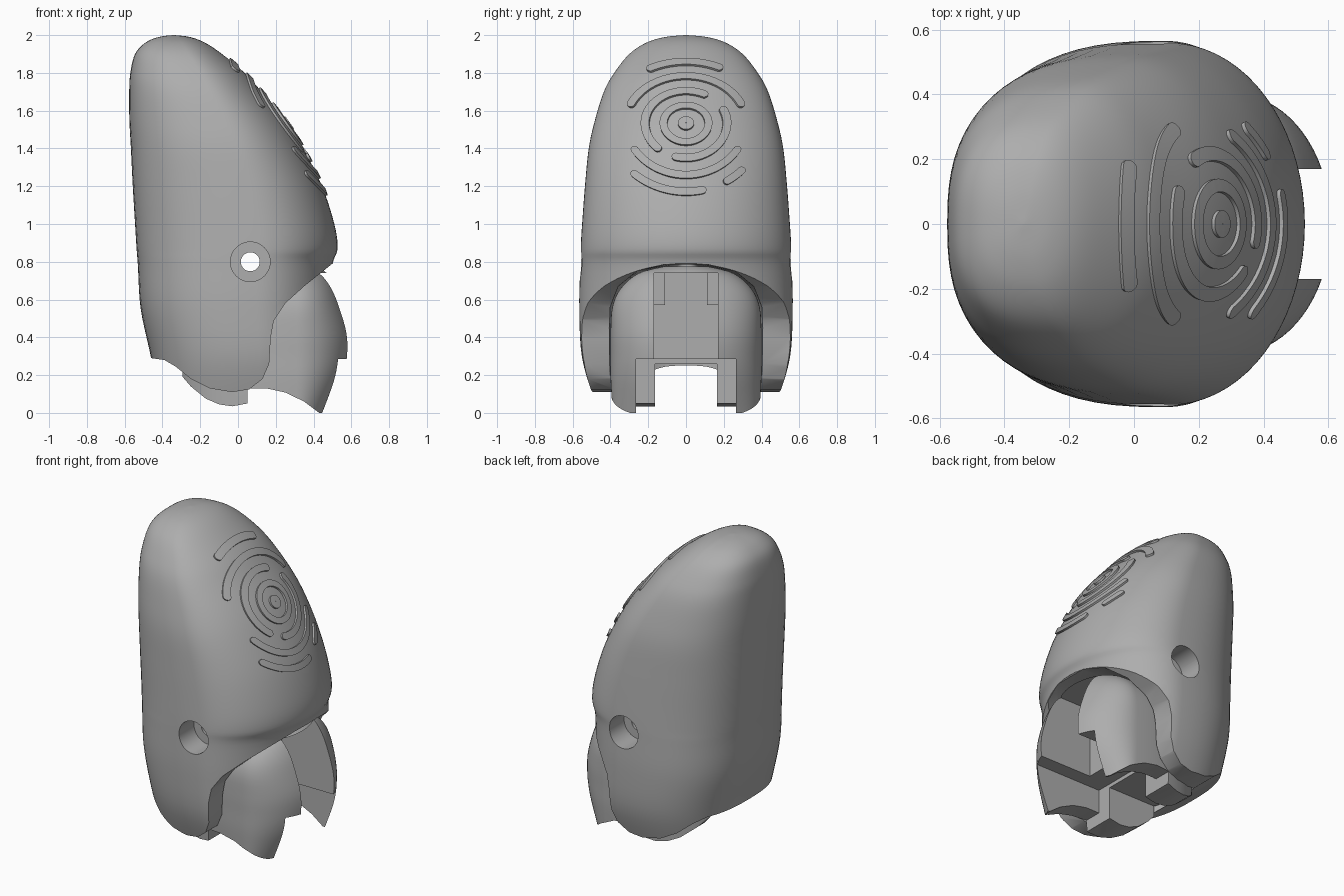
import bpy, bmesh, math
from mathutils import Vector

cube = bpy.data.objects.get("Cube")
if cube:
    bpy.data.objects.remove(cube, do_unlink=True)

grey = bpy.data.materials.new("matte_grey")
grey.use_nodes = True
grey.diffuse_color = (0.42, 0.42, 0.42, 1)
grey.node_tree.nodes["Principled BSDF"].inputs["Base Color"].default_value = (0.42, 0.42, 0.42, 1)


def make(name, bm):
    bmesh.ops.recalc_face_normals(bm, faces=bm.faces)
    mesh = bpy.data.meshes.new(name)
    bm.to_mesh(mesh)
    bm.free()
    mesh.materials.append(grey)
    ob = bpy.data.objects.new(name, mesh)
    bpy.context.collection.objects.link(ob)
    return ob


def refine(rows, steps):
    """Catmull-Rom interpolation through the section rows."""
    out = []
    for i in range(len(rows) - 1):
        p = [rows[max(0, i - 1)], rows[i], rows[i + 1], rows[min(len(rows) - 1, i + 2)]]
        for k in range(steps):
            t = k / steps
            out.append([0.5 * (2 * b + (c - a) * t + (2 * a - 5 * b + 4 * c - d) * t * t
                               + (3 * b - a - 3 * c + d) * t ** 3) for a, b, c, d in zip(*p)])
    return out + [list(rows[-1])]


def loft(name, rows, segs=72):
    """Rows are z, back x, front x, widest x, half width; round front, squarer back."""
    bm = bmesh.new()
    rings = []
    for z, x0, x1, xc, w in rows:
        ring = []
        for k in range(segs):
            a = 2 * math.pi * k / segs
            c, s = math.cos(a), math.sin(a)
            if c >= 0:
                x, y = xc + (x1 - xc) * c, w * s
            else:
                x = xc - (xc - x0) * abs(c) ** 0.77
                y = math.copysign(w * abs(s) ** 0.77, s)
            ring.append(bm.verts.new((x, y, z)))
        rings.append(ring)
    for r, q in zip(rings, rings[1:]):
        for k in range(segs):
            n = (k + 1) % segs
            bm.faces.new((r[k], r[n], q[n], q[k]))
    bm.faces.new(rings[0])
    bm.faces.new(rings[-1])
    return make(name, bm)


def prism(name, outline):
    """Extrude an x-z outline across the whole width."""
    bm = bmesh.new()
    face = bm.faces.new([bm.verts.new((x, -1, z)) for x, z in outline])
    new = bmesh.ops.extrude_face_region(bm, geom=[face])["geom"]
    bmesh.ops.translate(bm, vec=(0, 2, 0), verts=[v for v in new if isinstance(v, bmesh.types.BMVert)])
    return make(name, bm)


def box(name, lo, hi):
    bm = bmesh.new()
    bmesh.ops.create_cube(bm, size=1)
    for v in bm.verts:
        v.co = [l + (c + 0.5) * (h - l) for c, l, h in zip(v.co, lo, hi)]
    return make(name, bm)


def pin(name, radius, y0, y1):
    bpy.ops.mesh.primitive_cylinder_add(vertices=48, radius=radius, depth=y1 - y0,
                                        location=(0.065, (y0 + y1) / 2, 0.8), rotation=(math.pi / 2, 0, 0))
    ob = bpy.context.object
    ob.name = name
    ob.data.materials.append(grey)
    return ob


def activate(ob):
    bpy.ops.object.select_all(action="DESELECT")
    ob.select_set(True)
    bpy.context.view_layer.objects.active = ob


def cut(ob, cutters):
    for c in cutters:
        activate(ob)
        mod = ob.modifiers.new("cut", "BOOLEAN")
        mod.operation, mod.solver, mod.object = "DIFFERENCE", "EXACT", c
        bpy.ops.object.modifier_apply(modifier=mod.name)
        bpy.data.objects.remove(c, do_unlink=True)


def smooth(ob):
    activate(ob)
    bpy.ops.object.shade_smooth_by_angle(angle=math.radians(32))


# Fingertip shell
shape = [(2.0, -0.345, -0.335, 0.005), (1.99, -0.42, -0.255, 0.11), (1.96, -0.49, -0.175, 0.21),
         (1.9, -0.545, -0.085, 0.3), (1.8, -0.57, 0.035, 0.38), (1.7, -0.576, 0.125, 0.435),
         (1.55, -0.575, 0.25, 0.482), (1.4, -0.567, 0.345, 0.515), (1.2, -0.557, 0.445, 0.535),
         (1.0, -0.545, 0.51, 0.55), (0.87, -0.537, 0.527, 0.558), (0.78, -0.53, 0.5, 0.56),
         (0.55, -0.515, 0.49, 0.565), (0.29, -0.46, 0.48, 0.55), (0.05, -0.42, 0.45, 0.48)]
shell_rows = refine([(z, a, b, a + 0.61 * (b - a), w) for z, a, b, w in shape], 5)
shell = loft("fingertip_shell", shell_rows)

# Lower rim, inner cavity and pivot holes of the shell
rim = [(-0.46, 0.29), (-0.39, 0.28), (-0.33, 0.245), (-0.25, 0.18), (-0.15, 0.13), (-0.03, 0.11),
       (0.06, 0.125), (0.13, 0.18), (0.165, 0.26), (0.173, 0.4), (0.19, 0.49), (0.25, 0.58),
       (0.35, 0.67), (0.5, 0.79)]
rim_cut = prism("rim_cutter", [(-1, -0.5), (-1, 0.3)] + rim + [(1, 0.8), (1, -0.5)])
cavity = loft("cavity_cutter", [(z, -0.34, 1.2, 0.5, w) for z, w in
                               ((-0.2, 0.42), (0.45, 0.42), (0.56, 0.41), (0.67, 0.36), (0.75, 0.26), (0.785, 0.12))])
cut(shell, [rim_cut, cavity, pin("pocket_a", 0.105, 0.4, 1), pin("pocket_b", 0.105, -1, -0.4),
            pin("pivot_hole", 0.05, -1, 1)])
smooth(shell)

# Hinge block with two front flaps and rear lobes
block_rows = refine([(z, -0.32, x, 0.31, w) for z, x, w in
                     ((0.775, 0.41, 0.12), (0.74, 0.47, 0.25), (0.66, 0.52, 0.345), (0.56, 0.56, 0.39),
                      (0.42, 0.602, 0.4), (0.3, 0.605, 0.4), (0.2, 0.585, 0.4), (0.1, 0.545, 0.395),
                      (-0.05, 0.47, 0.385))], 4)
block = loft("hinge_block", block_rows)
under = [(-0.4, 0.26), (-0.31, 0.21), (-0.25, 0.14), (-0.17, 0.075), (-0.1, 0.045), (-0.03, 0.035),
         (0.05, 0.05), (0.05, 0.13), (0.15, 0.13), (0.25, 0.108), (0.35, 0.06), (0.43, 0)]
cut(block, [prism("under_cutter", [(-1, -0.5), (-1, 0.26)] + under + [(1, 0), (1, -0.5)]),
            box("lower_slot", (-1, -0.165, -1), (1, 0.165, 0.26)),
            box("wide_slot", (0.05, -0.265, -1), (1, 0.265, 0.285)),
            box("front_slot", (0.2, -0.17, 0.2), (1, 0.17, 0.74)),
            pin("block_hole", 0.05, -1, 1)])
smooth(block)

# Small stops in the front slot
for side, label in ((1, "left"), (-1, "right")):
    ys = sorted((side * 0.11, side * 0.172))
    box(label + "_slot_stop", (0.19, ys[0], 0.57), (0.215, ys[1], 0.74))


# Raised fingerprint ridges that follow the shell surface
def surface(y, z):
    for hi, lo in zip(shell_rows, shell_rows[1:]):
        if hi[0] >= z >= lo[0]:
            t = (hi[0] - z) / (hi[0] - lo[0])
            _, x0, x1, xc, w = [a + (b - a) * t for a, b in zip(hi, lo)]
            return Vector((xc + (x1 - xc) * math.sqrt(max(0, 1 - (y / w) ** 2)), y, z))


def on_pad(radius, angle):
    v = radius * math.sin(angle)
    return surface(radius * math.cos(angle), 1.53 + v * (0.79 if v > 0 else 0.82 - 0.15 * v))


def ridge(name, radius, half, start, end):
    a0, a1 = math.radians(start), math.radians(end)
    closed = end - start >= 360
    count = max(24, int((end - start) / 4))
    bm = bmesh.new()
    grid = []
    for i in range(count + 1):
        # Cosine spacing packs points into the rounded ends
        t = i / count if closed else 0.5 - 0.5 * math.cos(math.pi * i / count)
        a = a0 + (a1 - a0) * t
        d = max(0, half - radius * min(a - a0, a1 - a))
        h = half if closed else max(0.003, math.sqrt(max(0, half * half - d * d)))
        grid.append([bm.verts.new(on_pad(radius + h * k, a)) for k in (-1, -0.33, 0.33, 1)])
    for p, q in zip(grid, grid[1:]):
        for k in range(3):
            bm.faces.new((p[k], p[k + 1], q[k + 1], q[k]))
    bmesh.ops.remove_doubles(bm, verts=bm.verts, dist=0.0002)
    ob = make(name, bm)
    activate(ob)
    mod = ob.modifiers.new("raise", "SOLIDIFY")
    mod.thickness, mod.offset = 0.024, 0
    bpy.ops.object.modifier_apply(modifier=mod.name)
    smooth(ob)


arcs = [(0.022, 0.02, 0, 360), (0.118, 0.02, 0, 360), (0.215, 0.022, 58, 232), (0.215, 0.022, 250, 390),
        (0.315, 0.021, 20, 160), (0.315, 0.021, 208, 332), (0.41, 0.021, 62, 120),
        (0.41, 0.021, 226, 285), (0.41, 0.021, 299, 318)]
for n, arc in enumerate(arcs):
    ridge("print_ridge_%d" % (n + 1), *arc)
